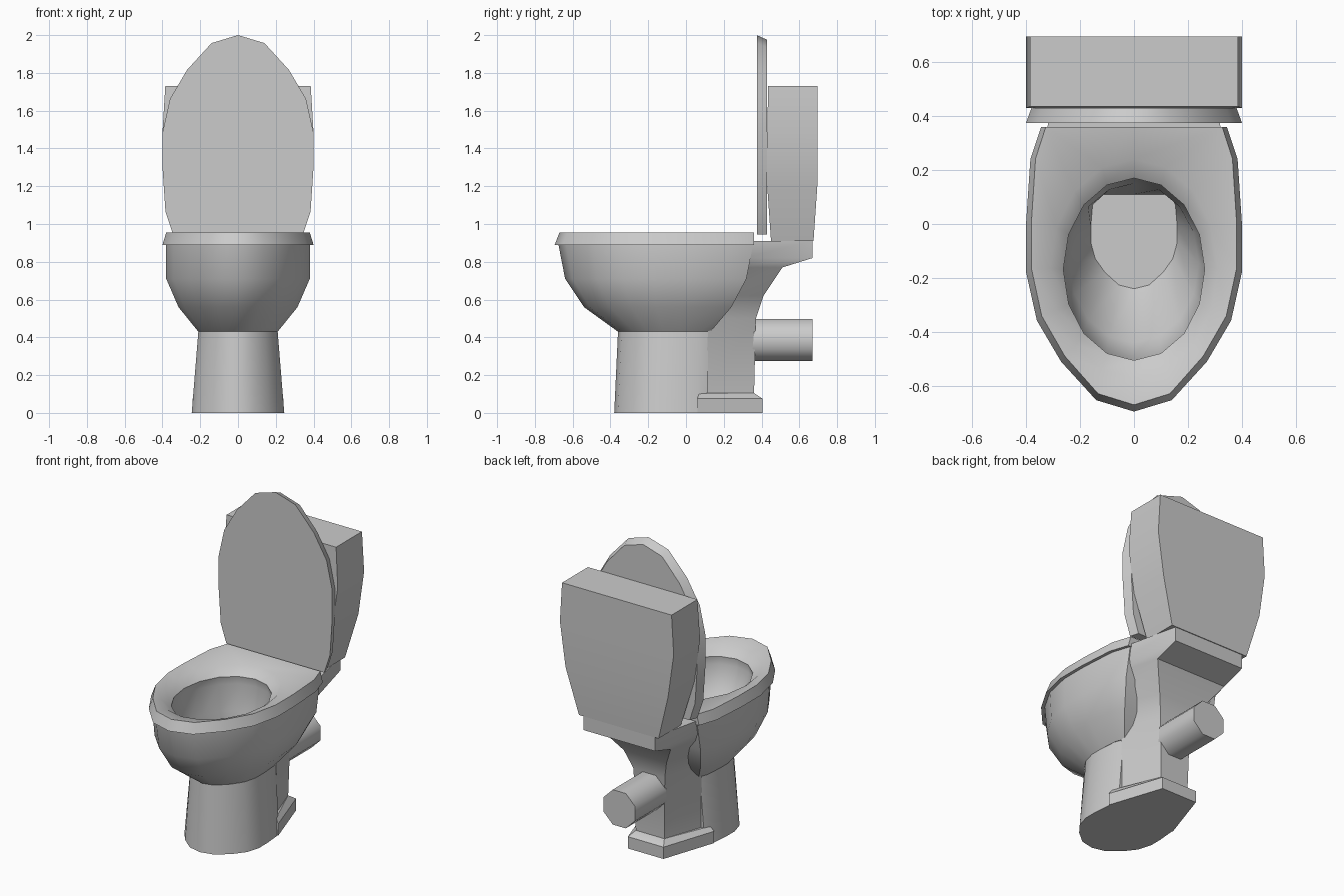
import bpy, bmesh, math

cube = bpy.data.objects.get("Cube")
if cube:
    bpy.data.objects.remove(cube, do_unlink=True)

GREY = (0.6, 0.6, 0.6, 1)
ceramic = bpy.data.materials.new("ceramic grey")
ceramic.use_nodes = True
ceramic.diffuse_color = GREY
ceramic.node_tree.nodes["Principled BSDF"].inputs["Base Color"].default_value = GREY

# Half outline shared by seat, lid, bowl and pedestal: (width, front to back)
OUTLINE = [(0, 0), (.35, .04), (.675, .175), (.9, .32), (1, .49),
           (1, .66), (.96, .886), (.86, 1), (0, 1)]


def mirrored(half):
    """Close a half outline by mirroring it in x."""
    return half + [(-x, y) for x, y in reversed(half) if x > 0]


def egg(w, front, back):
    return mirrored([(u * w, front + v * (back - front)) for u, v in OUTLINE])


def oval(w, front, back):
    mid, r = (front + back) / 2, (back - front) / 2
    steps = [math.pi * i / 8 for i in range(9)]
    half = [(w * math.sin(a) if 0 < i < 8 else 0, mid - r * math.cos(a))
            for i, a in enumerate(steps)]
    return mirrored(half)


def trapezoid(front_w, front, back_w, back):
    return mirrored([(front_w, front), (back_w, back)])


def loft(name, sections, upright=False, angle=35):
    """Skin a stack of (level, outline) sections and cap both ends."""
    bm = bmesh.new()
    rings = [[bm.verts.new((x, t, y) if upright else (x, y, t)) for x, y in pts]
             for t, pts in sections]
    n = len(rings[0])
    for a, b in zip(rings, rings[1:]):
        for i in range(n):
            j = (i + 1) % n
            bm.faces.new((a[i], a[j], b[j], b[i]))
    bm.faces.new(rings[0])
    bm.faces.new(rings[-1])
    bmesh.ops.recalc_face_normals(bm, faces=bm.faces)
    mesh = bpy.data.meshes.new(name)
    bm.to_mesh(mesh)
    bm.free()
    mesh.materials.append(ceramic)
    obj = bpy.data.objects.new(name, mesh)
    bpy.context.collection.objects.link(obj)
    bpy.ops.object.select_all(action='DESELECT')
    obj.select_set(True)
    bpy.context.view_layer.objects.active = obj
    bpy.ops.object.shade_smooth_by_angle(angle=math.radians(angle))
    return obj


# Pedestal and stepped foot
loft("pedestal", [(0, egg(.245, -.38, .11)), (.43, egg(.21, -.36, .12))])
loft("foot", [(0, trapezoid(.24, .06, .125, .405)),
              (.075, trapezoid(.24, .06, .125, .405)),
              (.105, trapezoid(.22, .07, .1, .36))])

# Bowl: outer shell, overhanging seat rim, then the hollow down to the floor
loft("bowl_and_seat", [
    (.43, egg(.21, -.36, .13)),
    (.56, egg(.315, -.54, .24)),
    (.71, egg(.38, -.64, .32)),
    (.89, egg(.38, -.675, .355)),
    (.89, egg(.4, -.695, .36)),
    (.955, egg(.38, -.67, .36)),
    (.935, oval(.31, -.57, .24)),
    (.89, oval(.262, -.505, .17)),
    (.84, oval(.27, -.51, .18)),
    (.68, oval(.24, -.44, .15)),
    (.5, egg(.16, -.24, .11))])

# Neck flaring into the shelf that carries the tank
loft("neck_and_shelf", [
    (.09, trapezoid(.19, .1, .1, .36)),
    (.5, trapezoid(.19, .12, .11, .37)),
    (.62, trapezoid(.24, .18, .15, .41)),
    (.77, trapezoid(.32, .25, .25, .51)),
    (.82, trapezoid(.33, .3, .25, .67)),
    (.91, trapezoid(.33, .32, .25, .67))])

# Tank with bulging sides
loft("tank", [
    (.91, trapezoid(.28, .45, .28, .675)),
    (1.2, trapezoid(.36, .43, .36, .695)),
    (1.48, trapezoid(.4, .43, .4, .695)),
    (1.73, trapezoid(.385, .435, .385, .695))])

# Raised lid
loft("lid", [(.375, egg(.4, 2.0, .945)), (.43, egg(.38, 1.975, .945))], upright=True)

# Outlet pipe
pipe_ring = [(.12 * math.cos(math.pi * (i + .5) / 4),
              .385 + .12 * math.sin(math.pi * (i + .5) / 4)) for i in range(8)]
loft("outlet_pipe", [(.34, pipe_ring), (.67, pipe_ring)], upright=True, angle=50)
